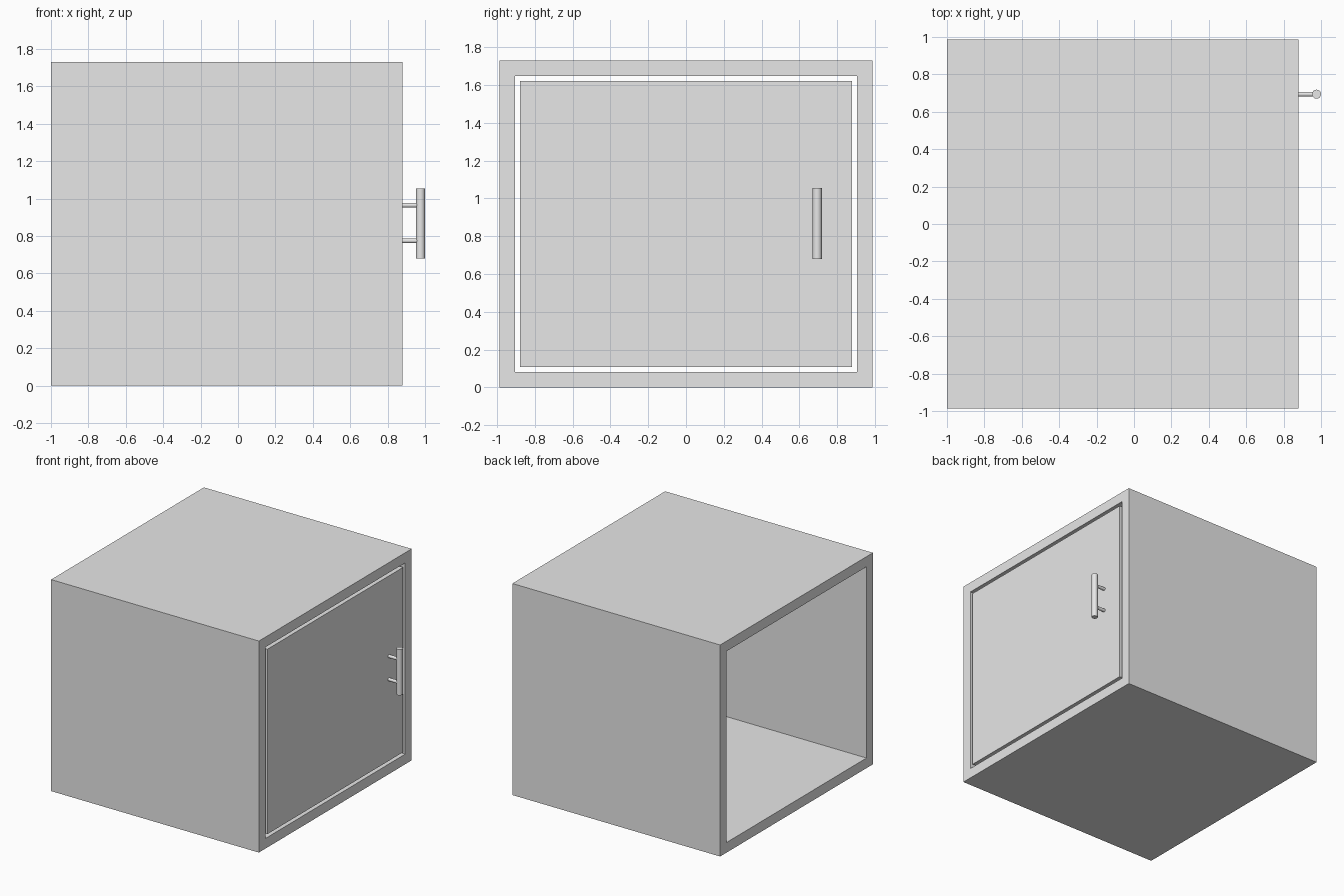
import bpy
import bmesh
from mathutils import Matrix

default = bpy.data.objects.get("Cube")
if default:
    bpy.data.objects.remove(default, do_unlink=True)

# One plain grey for every part
grey = bpy.data.materials.new("light grey")
grey.use_nodes = True
colour = (0.8, 0.8, 0.8, 1)
grey.diffuse_color = colour
grey.node_tree.nodes["Principled BSDF"].inputs["Base Color"].default_value = colour

BACK, FRONT = -1.0, 0.88          # cabinet extent along x
HALF_W, HEIGHT, WALL = 0.987, 1.73, 0.083
GAP = 0.026                       # clearance around the door
HANDLE_Y, BAR_X, BAR_R = 0.694, 0.976, 0.024


def finish(name, bm):
    bmesh.ops.recalc_face_normals(bm, faces=bm.faces)
    mesh = bpy.data.meshes.new(name)
    bm.to_mesh(mesh)
    bm.free()
    mesh.materials.append(grey)
    obj = bpy.data.objects.new(name, mesh)
    bpy.context.collection.objects.link(obj)
    return obj


def box(name, low, high):
    bm = bmesh.new()
    bmesh.ops.create_cube(bm, size=1)
    for v in bm.verts:
        v.co = [h if c > 0 else l for c, l, h in zip(v.co, low, high)]
    return finish(name, bm)


def rod(name, centre, radius, length, axis):
    bm = bmesh.new()
    turn = Matrix.Rotation(1.5707963, 4, "Y") if axis == "X" else Matrix()
    bmesh.ops.create_cone(bm, cap_ends=True, segments=32, radius1=radius,
                          radius2=radius, depth=length,
                          matrix=Matrix.Translation(centre) @ turn)
    obj = finish(name, bm)
    bpy.ops.object.select_all(action="DESELECT")
    obj.select_set(True)
    bpy.context.view_layer.objects.active = obj
    bpy.ops.object.shade_smooth_by_angle()


def rectangle(bm, x, inset):
    w, low, high = HALF_W - inset, inset, HEIGHT - inset
    corners = ((-w, low), (w, low), (w, high), (-w, high))
    return [bm.verts.new((x, y, z)) for y, z in corners]


# Cabinet shell: a rectangular tube open at both ends
bm = bmesh.new()
loops = [rectangle(bm, x, inset) for x, inset in
         ((BACK, 0), (FRONT, 0), (FRONT, WALL), (BACK, WALL))]
for i, loop in enumerate(loops):
    other = loops[(i + 1) % 4]
    for j in range(4):
        k = (j + 1) % 4
        bm.faces.new((loop[j], loop[k], other[k], other[j]))
finish("cabinet_shell", bm)

# Door set flush inside the opening
inset = WALL + GAP
box("door", (FRONT - WALL, inset - HALF_W, inset),
    (FRONT, HALF_W - inset, HEIGHT - inset))

# Handle: upright bar on two posts
rod("handle_bar", (BAR_X, HANDLE_Y, 0.868), BAR_R, 0.375, "Z")
for name, z in (("lower_handle_post", 0.775), ("upper_handle_post", 0.965)):
    rod(name, ((FRONT + BAR_X) / 2, HANDLE_Y, z), 0.013, BAR_X - FRONT, "X")
